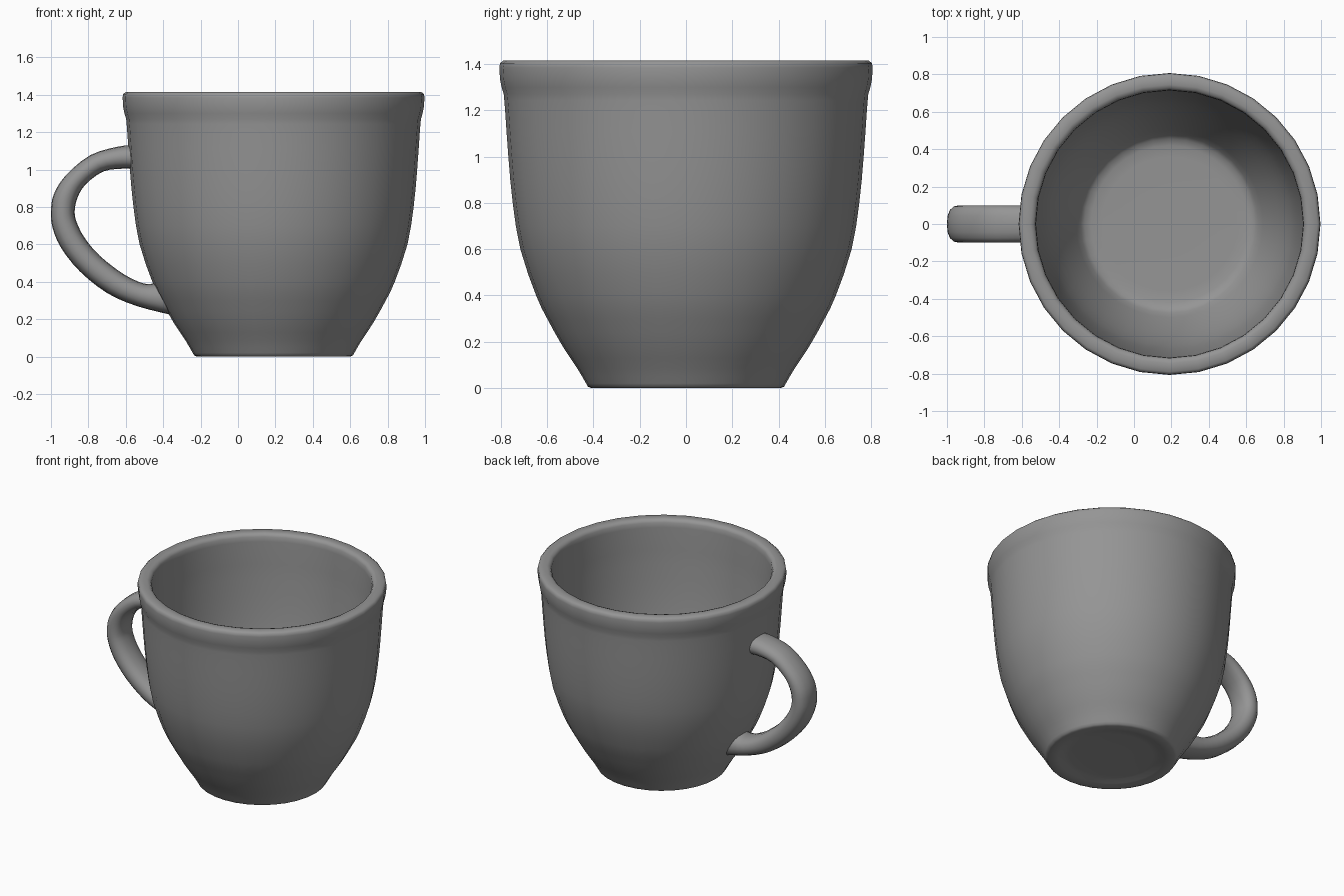
import bpy, bmesh, math
from mathutils import Vector

if "Cube" in bpy.data.objects:
    bpy.data.objects.remove(bpy.data.objects["Cube"])

CX = 0.19      # cup axis
SEG = 32

# Dark grey glaze
glaze = bpy.data.materials.new("dark_grey_glaze")
glaze.diffuse_color = (0.3, 0.3, 0.3, 1)
glaze.use_nodes = True
glaze.node_tree.nodes["Principled BSDF"].inputs["Base Color"].default_value = glaze.diffuse_color


def catmull(pts, steps):
    """Smooth curve through the given points."""
    p = [Vector(q) for q in pts]
    p = [2 * p[0] - p[1]] + p + [2 * p[-1] - p[-2]]
    out = []
    for i in range(1, len(p) - 2):
        a, b, c, d = p[i - 1:i + 3]
        for k in range(steps):
            t = k / steps
            out.append(0.5 * (2 * b + (c - a) * t + (2 * a - 5 * b + 4 * c - d) * t * t
                              + (3 * b - a - 3 * c + d) * t ** 3))
    return out + [p[-2]]


def skin(name, rings):
    """Join a row of closed rings into a capped, smooth object."""
    bm = bmesh.new()
    loops = [[bm.verts.new(v) for v in ring] for ring in rings]
    n = len(loops[0])
    for a, b in zip(loops, loops[1:]):
        for i in range(n):
            j = (i + 1) % n
            bm.faces.new((a[i], a[j], b[j], b[i]))
    bm.faces.new(loops[0])
    bm.faces.new(loops[-1])
    bmesh.ops.recalc_face_normals(bm, faces=bm.faces[:])
    mesh = bpy.data.meshes.new(name)
    bm.to_mesh(mesh)
    bm.free()
    mesh.materials.append(glaze)
    obj = bpy.data.objects.new(name, mesh)
    bpy.context.collection.objects.link(obj)
    bpy.context.view_layer.objects.active = obj
    obj.select_set(True)
    bpy.ops.object.shade_smooth_by_angle(angle=math.radians(60))
    obj.select_set(False)
    return obj


# Cup body: recessed base, outer wall, rolled rim, inner wall, floor (radius, height)
base = [(0.10, 0.018), (0.27, 0.018), (0.31, 0.015), (0.345, 0.004), (0.37, 0.0), (0.41, 0.0), (0.424, 0.006)]
wall = catmull([(0.432, 0.02), (0.47, 0.085), (0.533, 0.18), (0.60, 0.3), (0.648, 0.4), (0.716, 0.6),
                (0.749, 0.8), (0.768, 1.0), (0.782, 1.2), (0.788, 1.27)], 2)
rim = [(0.797, 1.30), (0.804, 1.335), (0.807, 1.385), (0.804, 1.404), (0.79, 1.415),
       (0.745, 1.415), (0.727, 1.409), (0.717, 1.393), (0.714, 1.36)]
inside = catmull([(0.712, 1.2), (0.70, 1.0), (0.682, 0.8), (0.65, 0.6), (0.583, 0.4),
                  (0.50, 0.22)], 2)
floor = [(0.475, 0.175), (0.455, 0.155), (0.42, 0.145), (0.36, 0.142), (0.10, 0.142)]
profile = base + [tuple(v) for v in wall] + rim + [tuple(v) for v in inside] + floor
skin("cup_body", [[(CX + r * math.cos(2 * math.pi * i / SEG), r * math.sin(2 * math.pi * i / SEG), z)
                   for i in range(SEG)] for r, z in profile])

# Handle: outer and inner edges in the xz plane, with a rounded section between them
outer = [(-0.55, 1.13), (-0.64, 1.123), (-0.79, 1.077), (-0.92, 0.97), (-0.984, 0.87), (-1.0, 0.78),
         (-0.992, 0.69), (-0.945, 0.58), (-0.845, 0.455), (-0.70, 0.34), (-0.54, 0.27), (-0.345, 0.22)]
inner = [(-0.54, 1.0), (-0.61, 1.005), (-0.72, 0.99), (-0.815, 0.92), (-0.858, 0.85), (-0.873, 0.78),
         (-0.863, 0.72), (-0.82, 0.635), (-0.74, 0.54), (-0.61, 0.44), (-0.50, 0.39), (-0.43, 0.395)]


def power(v):
    return math.copysign(abs(v) ** 0.85, v)


rings = []
for o, n in zip(catmull(outer, 3), catmull(inner, 3)):
    mid, half = (o + n) / 2, (o - n) / 2
    ring = []
    for i in range(16):
        a = 2 * math.pi * i / 16
        q = mid + half * power(math.cos(a))
        ring.append((q.x, 0.1 * power(math.sin(a)), q.y))
    rings.append(ring)
skin("handle", rings)
